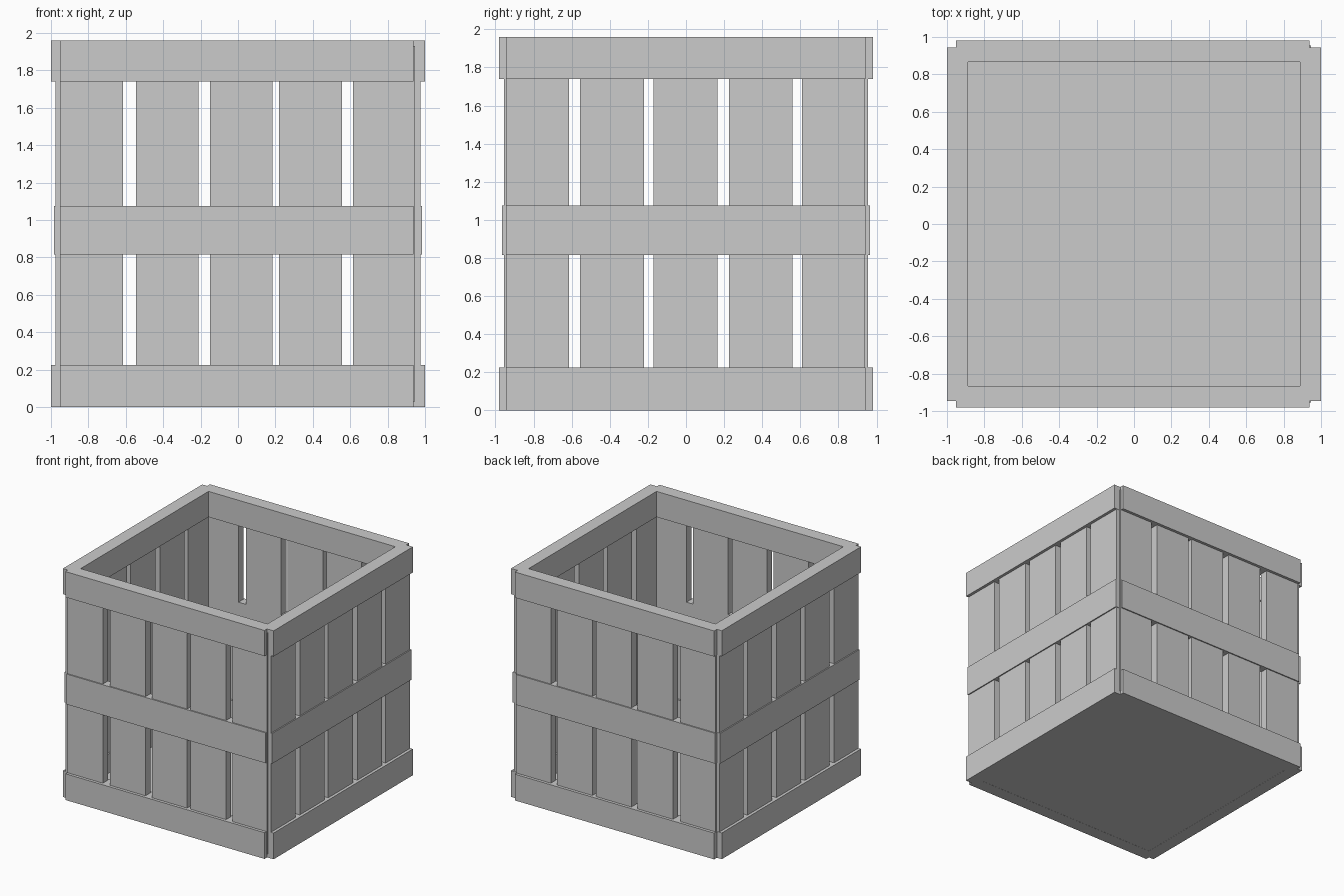
import bpy

if "Cube" in bpy.data.objects:
    bpy.data.objects.remove(bpy.data.objects["Cube"])


def box(name, x, y, z):
    """Axis-aligned box from (min, max) ranges."""
    bpy.ops.mesh.primitive_cube_add(size=1)
    ob = bpy.context.object
    ob.name = name
    ob.location = [(r[0] + r[1]) / 2 for r in (x, y, z)]
    ob.scale = [abs(r[1] - r[0]) for r in (x, y, z)]
    bpy.ops.object.transform_apply(location=True, rotation=False, scale=True)
    return ob


# Slat ranges along the front/back walls and along the side walls
slats_x = [(-0.95, -0.615), (-0.545, -0.21), (-0.15, 0.185), (0.22, 0.555), (0.615, 0.945)]
slats_y = [(-0.945, -0.615), (-0.555, -0.22), (-0.17, 0.165), (0.225, 0.56), (0.61, 0.94)]
slat_z = (0.03, 1.93)

# Rails: name, height range, inset of outer face, inner face depth below outer
rails = [("bottom", (0.0, 0.225), 0.0, 0.113),
         ("middle", (0.815, 1.075), 0.015, 0.08),
         ("top", (1.74, 1.96), 0.0, 0.113)]

for s, fb, lr in ((-1, "front", "left"), (1, "back", "right")):
    # Vertical slats
    for i, r in enumerate(slats_x):
        box(f"{fb}_slat_{i + 1}", r, (s * 0.885, s * 0.955), slat_z)
    for i, r in enumerate(slats_y):
        box(f"{lr}_slat_{i + 1}", (s * 0.90, s * 0.975), r, slat_z)
    # Horizontal rails
    for name, z, inset, depth in rails:
        oy, ox = 0.98 - inset, 1.0 - inset
        box(f"{fb}_{name}_rail", (-0.953, 0.938), (s * (oy - depth), s * oy), z)
        box(f"{lr}_{name}_rail", (s * (ox - depth), s * ox), (-0.945, 0.943), z)

# Floor board
box("floor", (-0.93, 0.93), (-0.92, 0.92), (0.001, 0.06))
